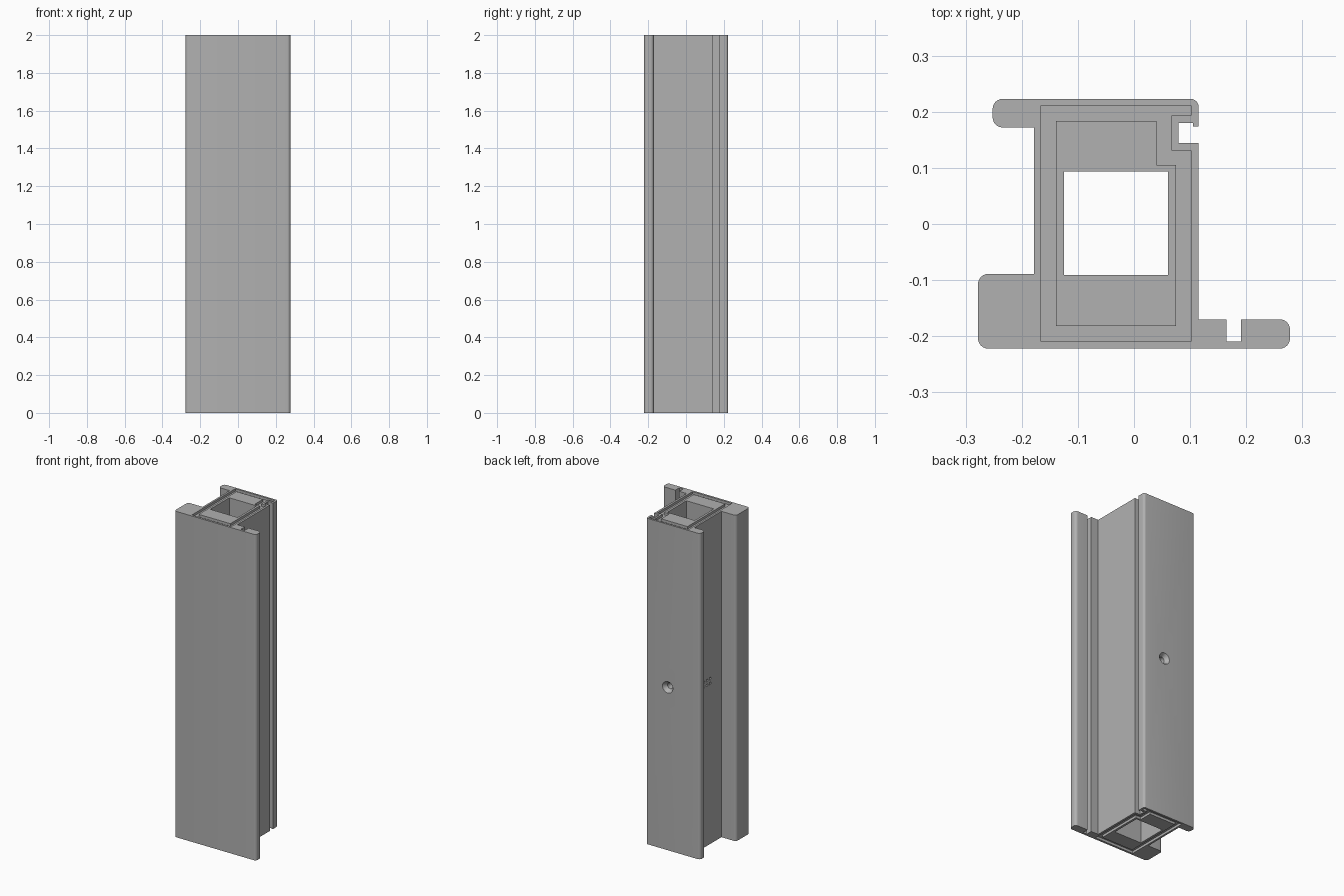
import bpy, bmesh, math
from mathutils import Matrix, Vector

if "Cube" in bpy.data.objects:
    bpy.data.objects.remove(bpy.data.objects["Cube"], do_unlink=True)

HEIGHT = 2.0
RECESS = 0.015

grey = bpy.data.materials.new("mid grey")
grey.use_nodes = True
grey.diffuse_color = (0.44, 0.44, 0.44, 1)
grey.node_tree.nodes["Principled BSDF"].inputs["Base Color"].default_value = (0.44, 0.44, 0.44, 1)


def rounded(points, steps=6):
    """Expand (x, y[, radius]) corners into a filleted outline."""
    out = []
    for i, p in enumerate(points):
        here = Vector(p[:2])
        if len(p) < 3:
            out.append(here)
            continue
        a = (Vector(points[i - 1][:2]) - here).normalized()
        b = (Vector(points[(i + 1) % len(points)][:2]) - here).normalized()
        r = p[2]
        for k in range(steps + 1):
            t = math.pi / 2 * k / steps
            out.append(here + r * (a + b - b * math.cos(t) - a * math.sin(t)))
    return out


def extrusion(name, outlines, height):
    """Extrude nested outlines upright; inner outlines become openings."""
    curve = bpy.data.curves.new(name, 'CURVE')
    curve.dimensions = '2D'
    curve.fill_mode = 'BOTH'
    curve.extrude = height / 2
    for outline in outlines:
        spline = curve.splines.new('POLY')
        spline.points.add(len(outline) - 1)
        for point, co in zip(spline.points, outline):
            point.co = (co[0], co[1], 0, 1)
        spline.use_cyclic_u = True
    temp = bpy.data.objects.new(name + " curve", curve)
    bpy.context.collection.objects.link(temp)
    graph = bpy.context.evaluated_depsgraph_get()
    mesh = bpy.data.meshes.new_from_object(temp.evaluated_get(graph))
    bpy.data.objects.remove(temp, do_unlink=True)
    bm = bmesh.new()
    bm.from_mesh(mesh)
    bmesh.ops.remove_doubles(bm, verts=bm.verts, dist=0.0001)
    bmesh.ops.recalc_face_normals(bm, faces=bm.faces)
    bmesh.ops.translate(bm, verts=bm.verts, vec=(0, 0, HEIGHT / 2))
    bm.to_mesh(mesh)
    bm.free()
    mesh.name = name
    mesh.materials.clear()
    mesh.materials.append(grey)
    obj = bpy.data.objects.new(name, mesh)
    bpy.context.collection.objects.link(obj)
    return obj


def cutter(name, centres, axis_turn, r1, r2, depth, sides):
    """Round cutters at the given centres."""
    bm = bmesh.new()
    for c in centres:
        bmesh.ops.create_cone(bm, cap_ends=True, segments=sides, radius1=r1, radius2=r2,
                              depth=depth, matrix=Matrix.Translation(c) @ axis_turn)
    mesh = bpy.data.meshes.new(name)
    bm.to_mesh(mesh)
    bm.free()
    mesh.materials.append(grey)
    obj = bpy.data.objects.new(name, mesh)
    obj.hide_render = True
    bpy.context.collection.objects.link(obj)
    return obj


# Outer frame section: front flange, grooves, back flange, side pad
R = 0.018
section = rounded([
    (-0.278, -0.222, R), (0.278, -0.222, R), (0.278, -0.17, R),
    (0.191, -0.17), (0.191, -0.209), (0.165, -0.209), (0.165, -0.17),
    (0.115, -0.17), (0.115, 0.144), (0.079, 0.144), (0.079, 0.18),
    (0.105, 0.18), (0.105, 0.174), (0.115, 0.174), (0.115, 0.223, 0.014),
    (-0.252, 0.223, R), (-0.252, 0.172, R), (-0.178, 0.172),
    (-0.178, -0.089), (-0.278, -0.089, R)])

# Cavity, lining and central opening
cavity = [(-0.166, -0.209), (0.102, -0.209), (0.102, 0.131), (0.067, 0.131),
          (0.067, 0.193), (0.102, 0.193), (0.102, 0.211), (-0.166, 0.211)]
lining = [(-0.139, -0.182), (0.075, -0.182), (0.075, 0.105), (0.04, 0.105),
          (0.04, 0.184), (-0.139, 0.184)]
opening = [(-0.125, -0.091), (0.061, -0.091), (0.061, 0.094), (-0.125, 0.094)]

parts = [
    extrusion("outer_frame", [section, cavity], HEIGHT),
    extrusion("reinforcement_tube", [cavity, lining], HEIGHT - 2 * RECESS),
    extrusion("inner_core", [lining, opening], HEIGHT),
]

# Countersunk screw hole in the back and small cable holes in the side
to_y = Matrix.Rotation(-math.pi / 2, 4, 'X')
to_x = Matrix.Rotation(math.pi / 2, 4, 'Y')
cable_spots = [(-0.155, y, 1 + dz) for y in (0.02, 0.05, 0.08) for dz in (-0.015, 0.015)]
cutters = [
    cutter("screw_shaft_cutter", [(-0.032, 0.155, 1)], to_y, 0.018, 0.018, 0.17, 24),
    cutter("countersink_cutter", [(-0.032, 0.213, 1)], to_y, 0.018, 0.038, 0.028, 24),
    cutter("cable_hole_cutter", cable_spots, to_x, 0.008, 0.008, 0.09, 12),
]
for part in parts:
    bpy.ops.object.select_all(action='DESELECT')
    part.select_set(True)
    bpy.context.view_layer.objects.active = part
    for tool in cutters:
        mod = part.modifiers.new("hole", 'BOOLEAN')
        mod.object = tool
        mod.operation = 'DIFFERENCE'
        mod.solver = 'EXACT'
        bpy.ops.object.modifier_apply(modifier=mod.name)
    bpy.ops.object.shade_smooth_by_angle(angle=math.radians(30))
for tool in cutters:
    bpy.data.objects.remove(tool, do_unlink=True)
